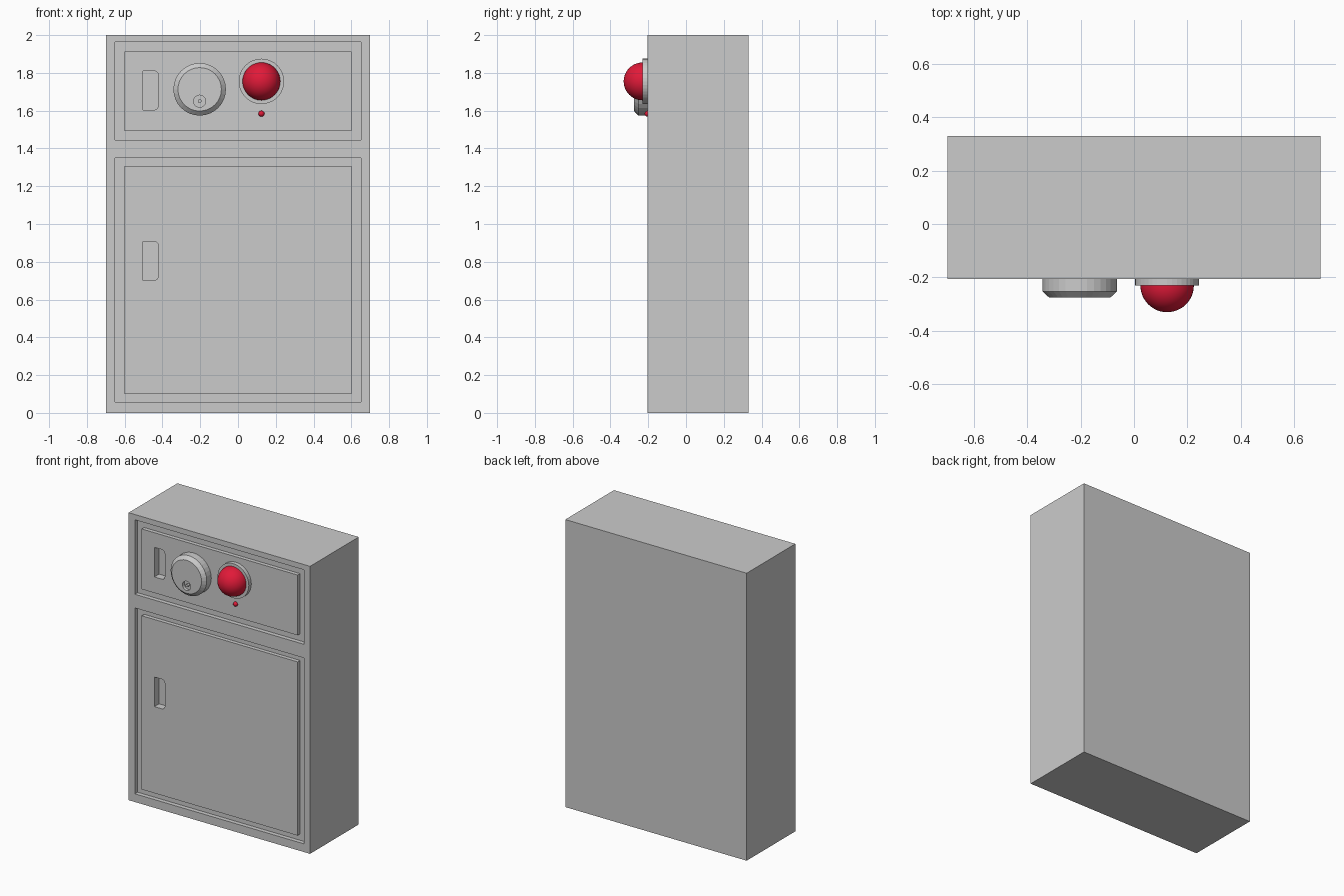
import bpy, bmesh, math

if "Cube" in bpy.data.objects:
    bpy.data.objects.remove(bpy.data.objects["Cube"])

FRONT = -0.205
RED = bpy.data.materials.new("red_lamp")
RED.diffuse_color = (0.75, 0.01, 0.04, 1)
RED.use_nodes = True
RED.node_tree.nodes["Principled BSDF"].inputs["Base Color"].default_value = RED.diffuse_color


def make(name, bm, mat=None):
    bmesh.ops.recalc_face_normals(bm, faces=bm.faces)
    me = bpy.data.meshes.new(name)
    bm.to_mesh(me)
    bm.free()
    ob = bpy.data.objects.new(name, me)
    bpy.context.collection.objects.link(ob)
    if mat:
        me.materials.append(mat)
    return ob


def prism(name, outline, y0, y1):
    """Extrude an x-z outline from y0 to y1."""
    bm = bmesh.new()
    face = bm.faces.new([bm.verts.new((x, y0, z)) for x, z in outline])
    ext = bmesh.ops.extrude_face_region(bm, geom=[face])["geom"]
    verts = [v for v in ext if isinstance(v, bmesh.types.BMVert)]
    bmesh.ops.translate(bm, verts=verts, vec=(0, y1 - y0, 0))
    return make(name, bm)


def box(name, x, z0, z1, y0, y1):
    return prism(name, [(-x, z0), (x, z0), (x, z1), (-x, z1)], y0, y1)


def lathe(name, x, z, profile, sides=32, mat=None, smooth=False):
    """Turn (radius, y) points around a front-to-back axis, closing both ends."""
    bm = bmesh.new()
    rings = []
    for r, y in profile:
        if r < 1e-5:
            rings.append([bm.verts.new((x, y, z))] * sides)
        else:
            rings.append([bm.verts.new((x + r * math.cos(t), y, z + r * math.sin(t)))
                          for t in (2 * math.pi * i / sides for i in range(sides))])
    for a, b in zip(rings, rings[1:]):
        for i in range(sides):
            j = (i + 1) % sides
            bm.faces.new(list(dict.fromkeys((a[i], a[j], b[j], b[i]))))
    for r, ring in ((profile[0][0], rings[0]), (profile[-1][0], rings[-1])):
        if r > 1e-5:
            bm.faces.new(ring)
    ob = make(name, bm, mat)
    if smooth:
        bpy.ops.object.select_all(action='DESELECT')
        ob.select_set(True)
        bpy.context.view_layer.objects.active = ob
        bpy.ops.object.shade_smooth_by_angle(angle=math.radians(30))
    return ob


def cut(ob, cutter):
    mod = ob.modifiers.new("cut", 'BOOLEAN')
    mod.operation = 'DIFFERENCE'
    mod.solver = 'EXACT'
    mod.object = cutter
    cutter.hide_render = True
    cutter.hide_set(True)


def dome(r, y, steps=12):
    return [(r * math.cos(a), y - r * math.sin(a))
            for a in (math.pi / 2 * i / steps for i in range(steps + 1))]


# Cabinet body
body = box("cabinet_body", 0.698, 0, 2, FRONT, 0.33)

# Framed drawer and door, each with a finger pocket rounded on one side
for name, recess, panel, pz in (
        ("drawer_front", (1.445, 1.963), (1.493, 1.912), 1.707),
        ("door", (0.057, 1.35), (0.10, 1.308), 0.805)):
    cut(body, box(name + "_recess_cutter", 0.65, *recess, FRONT - 0.05, FRONT + 0.03))
    front = box(name, 0.60, *panel, FRONT + 0.003, FRONT + 0.04)
    r, hz = 0.022, 0.103
    right = [(-0.422 - r + r * math.cos(a), s * (hz - r) + r * math.sin(a) + pz)
             for s, start in ((-1, -90), (1, 0))
             for a in (math.radians(start + 22.5 * i) for i in range(5))]
    outline = [(-0.502, pz - hz)] + right + [(-0.502, pz + hz)]
    pocket = prism(name + "_pocket_cutter", outline, FRONT - 0.05, FRONT + 0.055)
    cut(front, pocket)
    cut(body, pocket)

# Lock dial with bevelled rim, keyhole and pin
dial = lathe("lock_dial", -0.203, 1.713,
             [(0.139, FRONT + 0.015), (0.139, -0.252), (0.115, -0.275)])
cut(dial, lathe("keyhole_cutter", -0.203, 1.65, [(0.032, -0.30), (0.032, -0.255)], 20))
lathe("keyhole_pin", -0.203, 1.65, [(0.01, -0.25), (0.01, -0.273)], 12)

# Warning lamp with bezel, and small indicator below
lathe("lamp_bezel", 0.124, 1.755, [(0.12, FRONT + 0.015), (0.12, -0.23)], 40)
lathe("lamp_dome", 0.124, 1.755, dome(0.1, -0.23), 40, RED, True)
lathe("indicator_light", 0.124, 1.584, [(0.016, FRONT + 0.015)] + dome(0.016, FRONT + 0.002, 5),
      16, RED, True)
